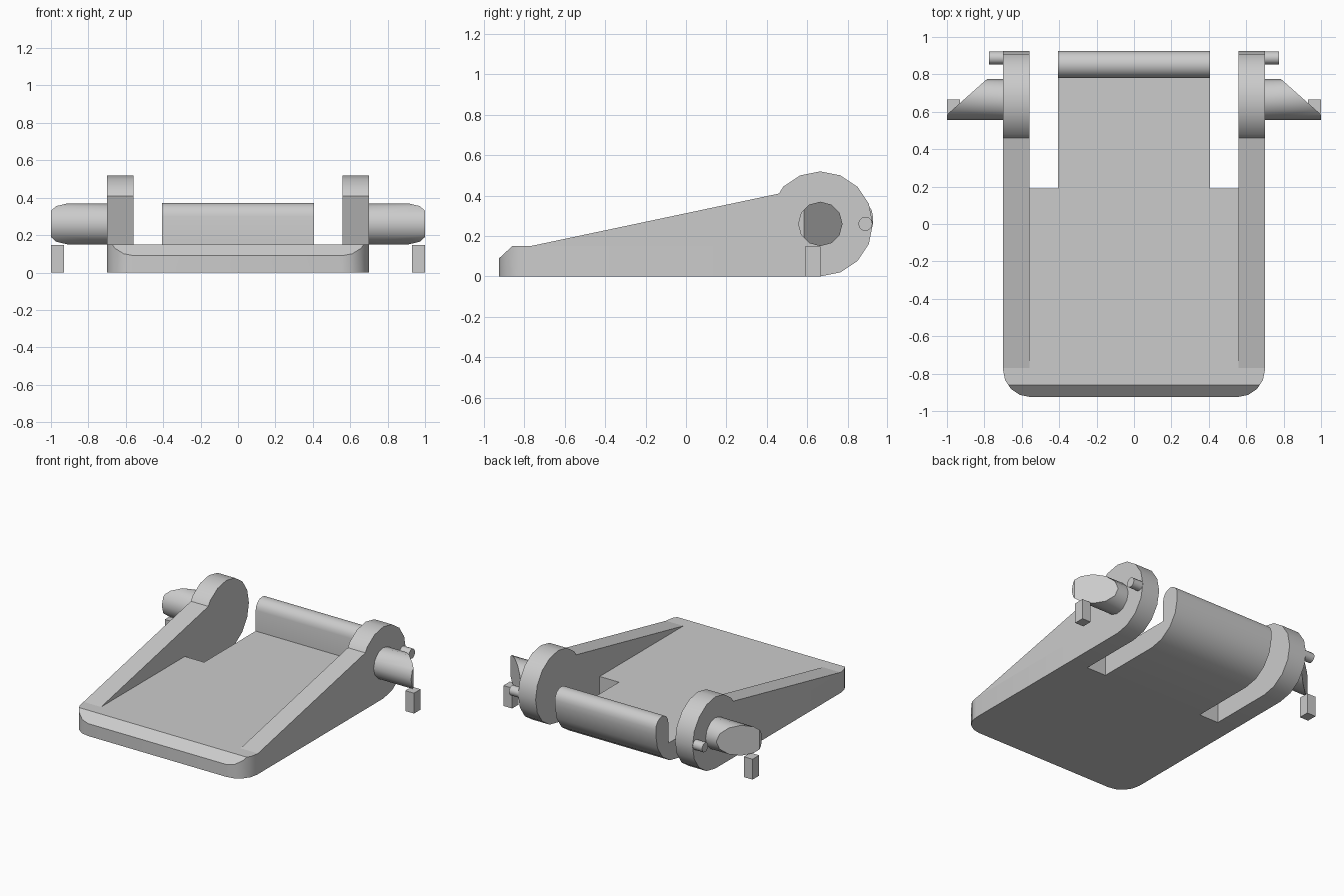
import bpy, bmesh
from math import cos, sin, radians
from mathutils import Vector

if "Cube" in bpy.data.objects:
    bpy.data.objects.remove(bpy.data.objects["Cube"], do_unlink=True)

grey = bpy.data.materials.new("plain grey")
grey.use_nodes = True
colour = (0.6, 0.6, 0.6, 1)
grey.diffuse_color = colour
grey.node_tree.nodes["Principled BSDF"].inputs["Base Color"].default_value = colour

HUB = (0.665, 0.26)      # hinge centre in the y-z plane
HUB_R = 0.26
PLATE_TOP = 0.15
NOTCH_Y = 0.19
WALL_IN, WALL_OUT = 0.56, 0.70


def arc(centre, radius, start, end, steps):
    """Points along a circular arc, angles in degrees."""
    angles = [radians(start + (end - start) * i / steps) for i in range(steps + 1)]
    return [(centre[0] + radius * cos(a), centre[1] + radius * sin(a)) for a in angles]


def prism(name, profile, low, high, axis="x", cuts=()):
    """Extrude a closed profile along an axis, then trim it with planes."""
    bm = bmesh.new()
    place = (lambda p, d: (d, *p)) if axis == "x" else (lambda p, d: (*p, d))
    face = bm.faces.new([bm.verts.new(place(p, low)) for p in profile])
    moved = bmesh.ops.extrude_face_region(bm, geom=[face])["geom"]
    shift = Vector(place((0, 0), high - low))
    bmesh.ops.translate(bm, vec=shift, verts=[v for v in moved if isinstance(v, bmesh.types.BMVert)])
    for point, normal in cuts:
        geom = bm.verts[:] + bm.edges[:] + bm.faces[:]
        cut = bmesh.ops.bisect_plane(bm, geom=geom, plane_co=point, plane_no=normal, clear_outer=True)
        edges = [e for e in cut["geom_cut"] if isinstance(e, bmesh.types.BMEdge)]
        bmesh.ops.holes_fill(bm, edges=edges)
    bmesh.ops.recalc_face_normals(bm, faces=bm.faces)
    mesh = bpy.data.meshes.new(name)
    bm.to_mesh(mesh)
    bm.free()
    mesh.materials.append(grey)
    obj = bpy.data.objects.new(name, mesh)
    bpy.context.collection.objects.link(obj)
    bpy.ops.object.select_all(action="DESELECT")
    obj.select_set(True)
    bpy.context.view_layer.objects.active = obj
    bpy.ops.object.shade_smooth_by_angle(angle=radians(35))
    return obj


# Base plate with rounded front corners and a bevelled front edge
corner_r = 0.145
corner = arc((WALL_OUT - corner_r, -0.925 + corner_r), corner_r, -90, 0, 4)
outline = corner + [(WALL_OUT, NOTCH_Y), (-WALL_OUT, NOTCH_Y)]
outline += [(-x, y) for x, y in reversed(corner)]
prism("base_plate", outline, 0, PLATE_TOP, "z",
      [((0, -0.86, PLATE_TOP), (0, -0.06, 0.065))])

# Centre tongue that curls up into a rounded lip
tongue = [(NOTCH_Y, PLATE_TOP), (NOTCH_Y, 0)]
tongue += arc(HUB, HUB_R, -90, 0, 4)
tongue += arc((0.853, 0.3), 0.072, 0, 180, 8) + [(0.781, PLATE_TOP)]
prism("centre_tongue", tongue, -0.405, 0.405)

# Wedge wall ending in a round hinge cheek
wall = [(-0.77, PLATE_TOP), (NOTCH_Y, PLATE_TOP), (NOTCH_Y, 0)]
wall += arc(HUB, HUB_R, -90, 135, 10) + [(0.46, 0.41)]

for side, s in (("left", 1), ("right", -1)):
    prism(side + "_side_wall", wall, s * WALL_IN, s * WALL_OUT)
    # Hinge pin with a slanted end
    prism(side + "_hinge_pin", arc(HUB, 0.11, 0, 330, 11), s * WALL_OUT, s * 1.0,
          cuts=[((s * 0.78, 0.78, 0.26), (s * 0.195, 0.22, 0))])
    # Small stop peg behind the hinge pin
    prism(side + "_stop_peg", arc((0.888, 0.26), 0.035, 0, 330, 11), s * WALL_OUT, s * 0.775)
    # Free-standing support block under the pin end
    prism(side + "_support_block", [(0.59, 0), (0.665, 0), (0.665, 0.148), (0.59, 0.148)],
          s * 0.93, s * 1.0)
